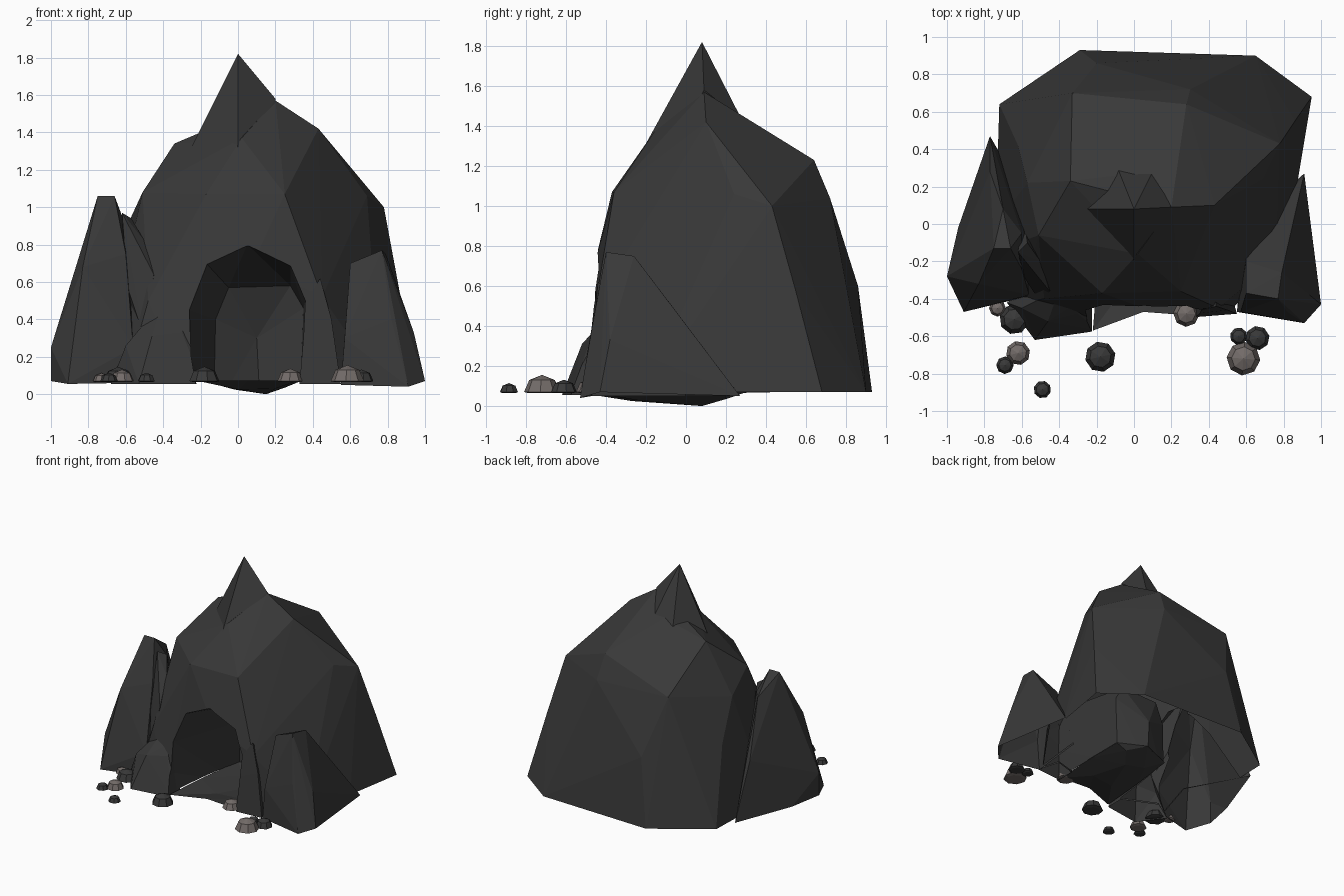
import bpy, bmesh, math
from mathutils import Vector

if "Cube" in bpy.data.objects:
    bpy.data.objects.remove(bpy.data.objects["Cube"])


def material(name, rgb):
    m = bpy.data.materials.new(name)
    m.diffuse_color = (*rgb, 1)
    m.use_nodes = True
    m.node_tree.nodes["Principled BSDF"].inputs["Base Color"].default_value = m.diffuse_color
    return m


DARK = material("dark_rock", (0.040, 0.040, 0.040))
PALE = material("pale_stone", (0.17, 0.148, 0.14))


def make_object(name, bm, mat):
    bmesh.ops.recalc_face_normals(bm, faces=bm.faces)
    me = bpy.data.meshes.new(name)
    bm.to_mesh(me)
    bm.free()
    me.materials.append(mat)
    ob = bpy.data.objects.new(name, me)
    bpy.context.collection.objects.link(ob)
    return ob


def hull(name, points, mat=DARK):
    bm = bmesh.new()
    for p in points:
        bm.verts.new(p)
    r = bmesh.ops.convex_hull(bm, input=bm.verts)
    junk = {g for g in r["geom_interior"] + r["geom_unused"]
            if isinstance(g, bmesh.types.BMVert) and g.is_valid}
    bmesh.ops.delete(bm, geom=list(junk), context='VERTS')
    return make_object(name, bm, mat)


def combine(target, other, operation):
    other.hide_render = True
    mod = target.modifiers.new("cut", 'BOOLEAN')
    mod.operation = operation
    mod.solver = 'EXACT'
    mod.object = other
    bpy.context.view_layer.update()
    dg = bpy.context.evaluated_depsgraph_get()
    me = bpy.data.meshes.new_from_object(target.evaluated_get(dg))
    target.modifiers.clear()
    target.data = me
    bpy.data.objects.remove(other)


# main mountain: faceted hull described by height bands
base = [(-.72, .64), (-.29, .93), (.65, .90), (.95, .68), (.87, .2), (.76, -.2), (.5, -.48),
        (0, -.47), (-.3, -.52), (-.6, -.42), (-.74, 0)]
middle = [(.86, .55, .57), (-.2, .86, .6), (-.62, .42, .65), (-.62, -.1, .6),
          (-.48, -.4, .5), (.45, -.45, .52), (.08, -.46, .7)]
upper = [(.78, .43, 1.0), (.69, .24, 1.06), (.3, .72, 1.04), (-.33, .70, 1.06),
         (-.57, .22, .95), (-.51, -.06, 1.08), (-.17, -.37, 1.07), (.25, -.36, 1.07)]
crown = [(.43, .1, 1.42), (.28, .64, 1.23), (-.34, .23, 1.34), (.02, -.16, 1.37),
         (.2, .09, 1.57), (0, .27, 1.45)]
mountain = hull("mountain", [(x, y, .07) for x, y in base] + middle + upper + crown)

# pointed summit, sunk into the mountain
summit = hull("summit", [(0, .08, 1.82), (-.27, .08, 1.28), (.2, .09, 1.58), (0, -.24, 1.24),
                         (-.1, .33, 1.32), (.1, .28, 1.43), (.2, 0, 1.4), (0, .08, 1.2)])

# flanking rocks
left_spire = hull("left_spire", [
    (-.75, -.13, 1.06), (-.66, -.13, 1.06), (-.60, -.24, .75), (-.70, .08, .92), (-.77, .47, .07),
    (-.77, .28, .5), (-.94, -.02, .06), (-1, -.28, .07), (-1, -.28, .25), (-.91, -.47, .055),
    (-.62, -.4, .06), (-.56, -.38, .25), (-.83, -.32, .68), (-.5, 0, .06), (-.6, -.05, .9)])
left_shard = hull("left_shard", [
    (-.57, -.1, .94), (-.62, -.15, .97), (-.59, -.28, .57), (-.45, -.36, .64), (-.5, -.2, .82),
    (-.46, -.1, .3), (-.6, .1, .3), (-.5, -.42, .3)])
left_foot = hull("left_foot", [
    (-.53, -.62, .055), (-.19, -.57, .055), (-.68, -.42, .055), (-.17, -.45, .055), (-.6, -.45, .26),
    (-.46, -.52, .31), (-.4, -.35, .5), (-.2, -.5, .12), (-.3, -.48, .33), (-.27, -.4, .44),
    (-.5, -.3, .055)])
right_rock = hull("right_rock", [
    (.77, -.40, .77), (.79, -.26, .75), (.60, -.37, .70), (.6, -.2, .6), (1.0, -.43, .07),
    (.91, -.53, .04), (.55, -.47, .05), (.91, .27, .05), (.86, .08, .3), (.82, -.07, .5),
    (.94, -.38, .33), (.82, -.47, .4), (.57, -.47, .3), (.6, 0, .05)])
mouth_rock = hull("mouth_rock", [
    (.3, -.5, .055), (.33, -.48, .33), (.36, -.46, .5), (.55, -.48, .055), (.5, -.46, .4), (.44, -.44, .62),
    (.33, -.35, .055), (.5, -.3, .055), (.42, -.3, .5)])
for part in (summit, left_spire, left_shard, left_foot, right_rock, mouth_rock):
    combine(mountain, part, 'UNION')

# cave hollow, tapering inward
mouth = [(-.2, -.1), (-.25, .2), (-.26, .45), (-.17, .70), (.05, .80), (.28, .69), (.36, .5), (.31, .32), (.31, -.1)]
inner = [(-.13, -.1), (-.12, .40), (-.05, .57), (.28, .58), (.35, .46), (.33, -.1)]
cave = hull("cave_cutter", [(x, -.46, z) for x, z in mouth] + [(x, -.8, z) for x, z in mouth]
            + [(x, .2, z) for x, z in inner] + [(.1, .3, .3), (.12, .3, -.1)])
combine(mountain, cave, 'DIFFERENCE')

# open underside
bm = bmesh.new()
bm.from_mesh(mountain.data)
under = [f for f in bm.faces if f.normal.z < -.9 and f.calc_center_median().z < .1]
bmesh.ops.delete(bm, geom=under, context='FACES')
bm.to_mesh(mountain.data)
bm.free()
for p in mountain.data.polygons:
    p.use_smooth = False
    p.material_index = 0

# sagging cave floor
bm = bmesh.new()
rim = [bm.verts.new((x, y, .072)) for x, y in
       [(-.22, -.57), (.05, -.47), (.32, -.49), (.34, -.1), (.34, .2), (.12, .31), (-.14, .2), (-.19, -.2)]]
low = [bm.verts.new(p) for p in [(0, -.27, .025), (.2, -.25, .03), (.25, .2, .035), (.15, .08, .0), (-.02, .1, .025)]]
for tri in [(0, 1, 8), (1, 2, 9), (1, 9, 8), (2, 3, 9), (3, 11, 9), (3, 4, 10), (3, 10, 11), (4, 5, 10),
            (5, 11, 10), (5, 12, 11), (5, 6, 12), (6, 7, 12), (7, 8, 12), (7, 0, 8), (8, 9, 11), (8, 11, 12)]:
    bm.faces.new([(rim + low)[i] for i in tri])
make_object("cave_floor", bm, DARK)

# scattered half-buried pebbles: x, y, radius, colour
pebbles = [(-.73, -.45, .045, PALE), (-.64, -.51, .08, DARK), (-.62, -.69, .065, PALE),
           (-.69, -.755, .047, DARK), (-.49, -.885, .047, DARK), (-.18, -.71, .082, DARK),
           (.28, -.48, .07, PALE), (.56, -.6, .047, DARK), (.66, -.61, .065, DARK), (.585, -.72, .09, PALE)]
for i, (x, y, r, mat) in enumerate(pebbles):
    bm = bmesh.new()
    bmesh.ops.create_uvsphere(bm, u_segments=8, v_segments=4, radius=r)
    a = i * 1.3
    c, s = math.cos(a), math.sin(a)
    for v in bm.verts:
        z = max(v.co.z * .95, -.006)
        v.co = Vector((x + c * v.co.x - s * v.co.y, y + s * v.co.x + c * v.co.y, .07 + z))
    make_object(f"pebble_{i + 1}", bm, mat)
